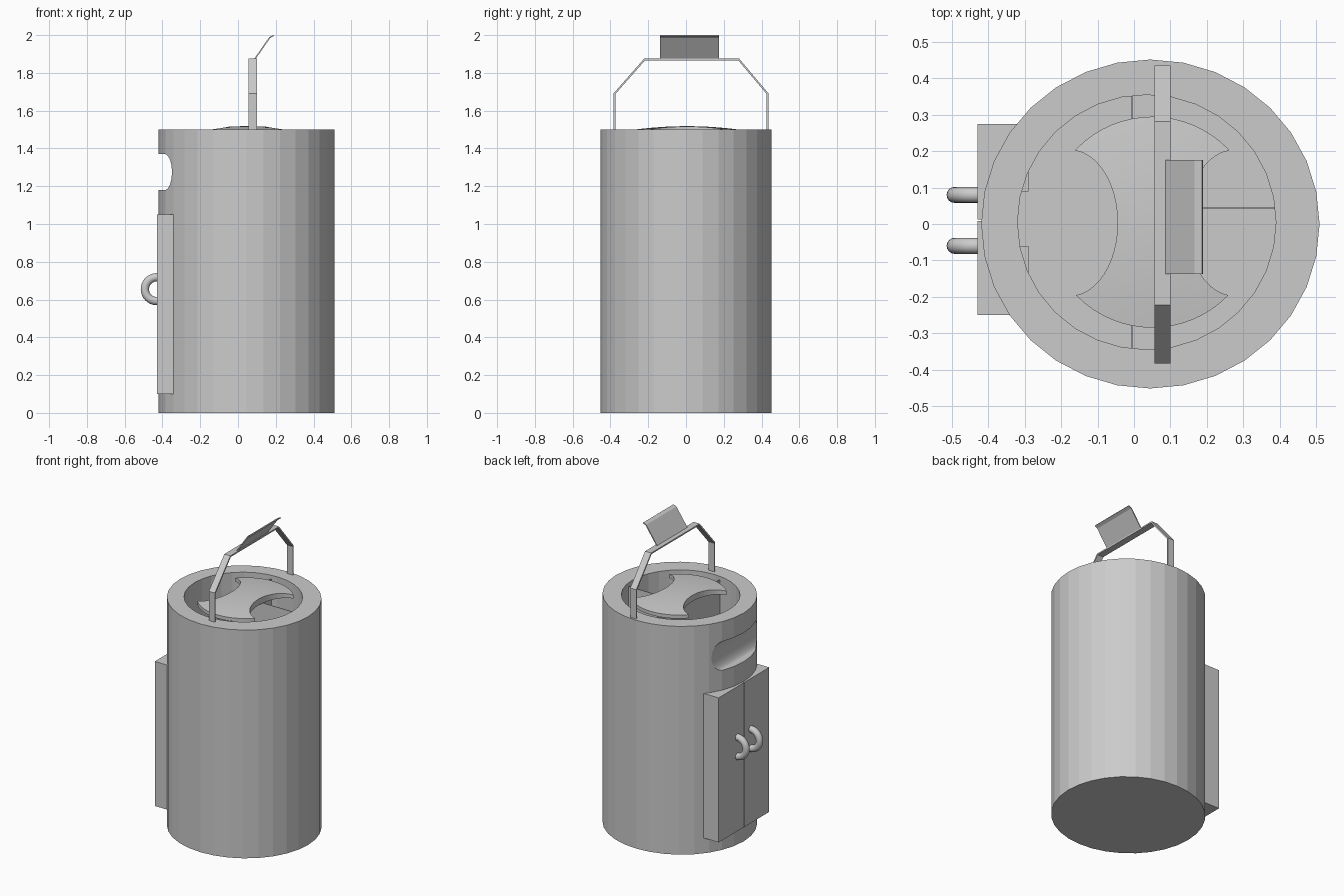
import bpy, bmesh
from math import sin, cos, pi
from mathutils import Matrix

if "Cube" in bpy.data.objects:
    bpy.data.objects.remove(bpy.data.objects["Cube"])


def finish(name, bm, smooth=False):
    bmesh.ops.recalc_face_normals(bm, faces=bm.faces)
    me = bpy.data.meshes.new(name)
    bm.to_mesh(me)
    bm.free()
    ob = bpy.data.objects.new(name, me)
    bpy.context.collection.objects.link(ob)
    if smooth:
        bpy.ops.object.select_all(action='DESELECT')
        ob.select_set(True)
        bpy.context.view_layer.objects.active = ob
        bpy.ops.object.shade_smooth_by_angle(angle=0.6)
    return ob


def box(name, x0, x1, y0, y1, z0, z1):
    bm = bmesh.new()
    m = Matrix.Translation(((x0 + x1) / 2, (y0 + y1) / 2, (z0 + z1) / 2)) @ \
        Matrix.Diagonal((x1 - x0, y1 - y0, z1 - z0, 1))
    bmesh.ops.create_cube(bm, size=1, matrix=m)
    return finish(name, bm)


def rings(name, levels, n, smooth=False):
    """Stack of elliptical rings (cx, cy, rx, ry, z), capped at both ends."""
    bm = bmesh.new()
    loops = [[bm.verts.new((cx + rx * cos(2 * pi * i / n), cy + ry * sin(2 * pi * i / n), z))
              for i in range(n)] for cx, cy, rx, ry, z in levels]
    for a, b in zip(loops, loops[1:]):
        for i in range(n):
            j = (i + 1) % n
            bm.faces.new((a[i], a[j], b[j], b[i]))
    bm.faces.new(loops[0])
    bm.faces.new(loops[-1])
    return finish(name, bm, smooth)


def prism(name, profile, axis, lo, hi):
    """Extrude a closed 2D profile along x (profile is y,z) or y (profile is x,z)."""
    bm = bmesh.new()
    at = (lambda p, t: (t, p[0], p[1])) if axis == 'x' else (lambda p, t: (p[0], t, p[1]))
    a = [bm.verts.new(at(p, lo)) for p in profile]
    b = [bm.verts.new(at(p, hi)) for p in profile]
    for i in range(len(a)):
        j = (i + 1) % len(a)
        bm.faces.new((a[i], a[j], b[j], b[i]))
    bm.faces.new(a)
    bm.faces.new(b)
    return finish(name, bm)


def cut(ob, cutter):
    mod = ob.modifiers.new("cut", 'BOOLEAN')
    mod.operation = 'DIFFERENCE'
    mod.solver = 'EXACT'
    mod.object = cutter
    cutter.hide_render = True
    cutter.hide_viewport = True


# hollow drum
body = rings("bin_body", [(.045, 0, .465, .452, 0), (.045, 0, .465, .452, 1.5),
                          (.035, .005, .355, .35, 1.5), (.035, .005, .355, .35, .05)], 32)

# rounded hand recess on the left side
arc = [(-.388 + .038 * cos(t * pi / 24 - pi / 2), 1.275 + .095 * sin(t * pi / 24 - pi / 2))
       for t in range(25)]
cut(body, prism("recess_cutter", [(-.6, 1.37), (-.6, 1.18)] + arc, 'y', -.5, .5))

# domed lid with two bites
R = .29
dome = [(.05, .005, R * s, R * s, 1.518 - .02 * s * s) for s in (1, .8, .6, .4, .2, .03)]
lid = rings("lid", [(.05, .005, R, R, 1.475)] + dome, 64, True)
for side in (-1, 1):
    cx = .05 + side * .225
    cut(lid, rings("bite_cutter", [(cx, .003, .13, .2, 1.3), (cx, .003, .13, .2, 1.7)], 48))

# thin compartment dividers inside
box("divider_cross", -.007, -.003, -.345, .355, .05, 1.477)
box("divider_side", -.003, .39, .043, .047, .05, 1.477)

# pair of doors with ring handles
for tag, y0, y1, hy, b0, b1 in (("front", -.25, .008, -.06, -.25, -.06),
                                ("back", .012, .275, .08, .09, .275)):
    box(tag + "_door", -.43, -.33, y0, y1, .1, 1.05)
    box(tag + "_door_back", -.33, -.29, b0, b1, .1, 1.05)
    bpy.ops.mesh.primitive_torus_add(major_radius=.063, minor_radius=.022, major_segments=32,
                                     minor_segments=16, location=(-.43, hy, .655),
                                     rotation=(pi / 2, 0, 0))
    bpy.context.object.name = tag + "_handle"
    bpy.ops.object.shade_smooth_by_angle(angle=0.8)

# bent strap over the top
outer = [(-.383, 1.49), (-.383, 1.692), (-.222, 1.875), (.282, 1.875), (.436, 1.692), (.436, 1.49)]
inner = [(.427, 1.49), (.427, 1.688), (.277, 1.866), (-.217, 1.866), (-.374, 1.688), (-.374, 1.49)]
prism("strap", outer + inner, 'x', .056, .1)

# tilted sign plate with a folded lip
prism("sign_plate", [(.088, 1.866), (.17, 1.984), (.19, 1.995), (.187, 2.0), (.166, 1.99),
                     (.084, 1.872)], 'y', -.138, .176)
